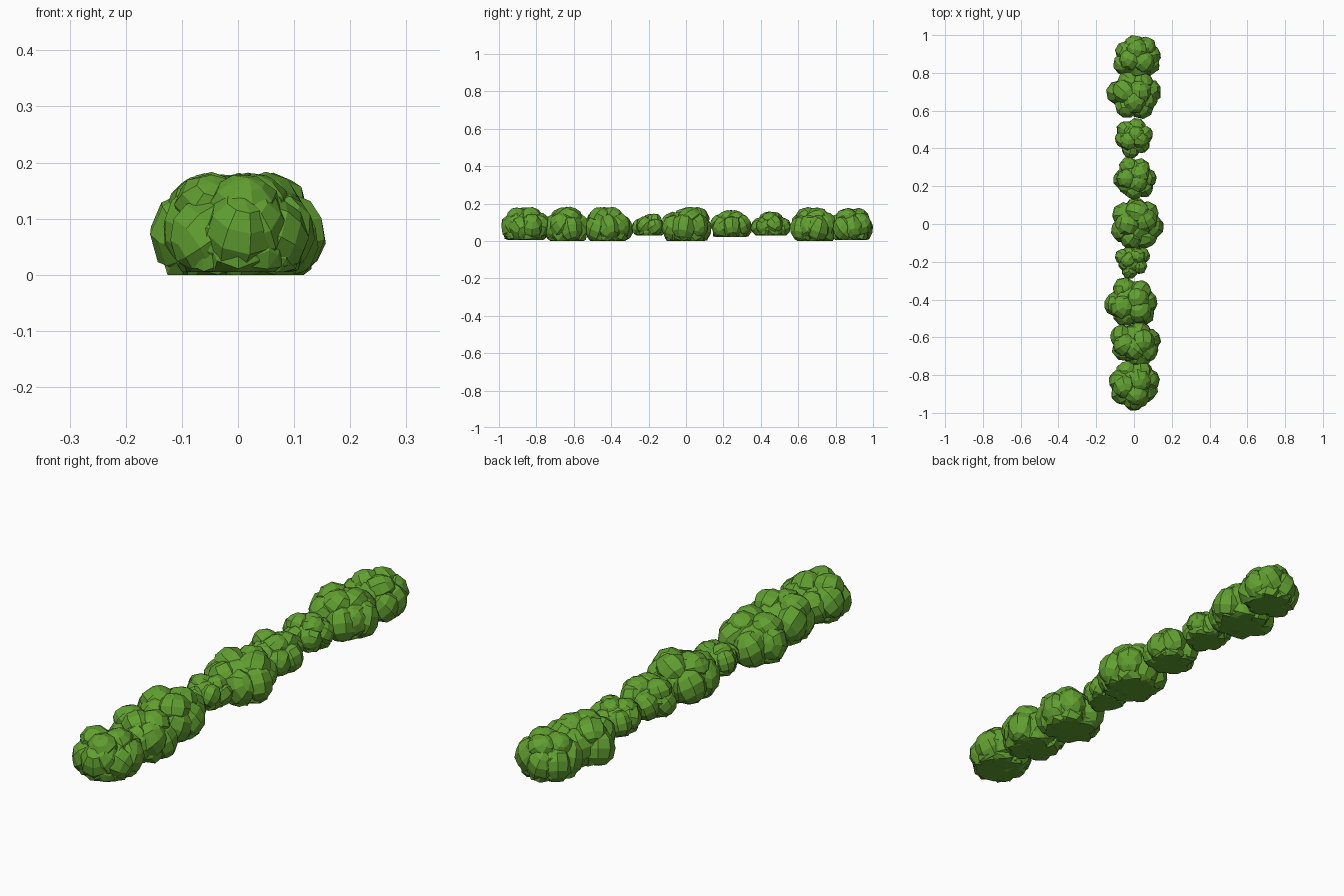
import bpy, bmesh, math, random
from mathutils import Vector, Matrix

random.seed(7)
leaf = bpy.data.materials.new("leaf_green")
leaf.diffuse_color = (0.12, 0.35, 0.03, 1)


def lobe(bm, c, r, rz, base, seg=8, rings=6):
    """Faceted leaf clump, flattened where it meets the base."""
    tilt = Matrix.Rotation(random.uniform(0, 6.28), 3, 'Z') @ \
        Matrix.Rotation(random.uniform(0.3, 1.2), 3, 'X')
    verts = bmesh.ops.create_uvsphere(bm, u_segments=seg, v_segments=rings, radius=1.03)["verts"]
    for v in verts:
        p = tilt @ v.co * random.uniform(0.96, 1.04)
        v.co = Vector((c[0] + p.x * r, c[1] + p.y * r, max(base, c[2] + p.z * rz)))


def bush(name, cx, cy, base, top, crown, tips):
    """Bush from a core, side clumps reaching the outline tips, and crown clumps."""
    bm = bmesh.new()
    h = top - base
    mean = sum(math.hypot(x - cx, y - cy) for x, y in tips) / len(tips)
    lobe(bm, (cx, cy, base + h * 0.38), mean * 0.8, h * 0.5, base, 10, 7)
    for i, (x, y) in enumerate(tips):
        d = Vector((x - cx, y - cy))
        r = mean * 0.46
        c = Vector((cx, cy)) + d.normalized() * (d.length - r)
        z = base + h * (0.36, 0.46, 0.4)[i % 3]
        lobe(bm, (c.x, c.y, z), r, h * 0.4, base)
        # lower skirt fills out the foot of the bush
        c = Vector((cx, cy)) + d * 0.42
        lobe(bm, (c.x, c.y, base + h * 0.2), r * 0.95, h * 0.36, base)
    for x, y in crown:
        r = mean * 0.46
        lobe(bm, (x, y, top - r * 0.85), r, r * 0.85, base)
    me = bpy.data.meshes.new(name)
    bm.to_mesh(me)
    bm.free()
    me.materials.append(leaf)
    bpy.context.collection.objects.link(bpy.data.objects.new(name, me))


# large front bushes
bush("bush_1", 0, -0.86, 0.005, 0.178, [(0.03, -0.83), (-0.05, -0.86), (0.01, -0.9)],
     [(-0.06, -0.73), (0.07, -0.735), (0.13, -0.8), (0.12, -0.9), (0.06, -0.96),
      (0, -0.99), (-0.11, -0.93), (-0.13, -0.81)])
bush("bush_2", 0.01, -0.635, 0.0, 0.18, [(0.05, -0.62), (-0.05, -0.64), (0.0, -0.66)],
     [(0.14, -0.6), (0.12, -0.7), (0.05, -0.76), (-0.11, -0.69), (-0.12, -0.57), (0.05, -0.52)])
bush("bush_3", -0.01, -0.42, 0.0, 0.18, [(0.02, -0.40), (-0.06, -0.44), (0.03, -0.46)],
     [(-0.08, -0.29), (0.065, -0.31), (0.125, -0.41), (0.09, -0.52), (-0.08, -0.53), (-0.157, -0.43)])
# small and medium middle bushes
bush("bush_4", -0.01, -0.19, 0.03, 0.145, [(0.02, -0.17), (-0.03, -0.19)],
     [(-0.03, -0.29), (0.06, -0.25), (0.08, -0.15), (0.01, -0.11), (-0.1, -0.16), (-0.08, -0.23)])
bush("bush_5", 0.01, 0, 0.0, 0.18, [(0.02, 0.06), (0.06, 0.02), (-0.03, 0.0)],
     [(0.01, 0.137), (0.11, 0.1), (0.157, -0.02), (0.09, -0.12), (-0.03, -0.13),
      (-0.115, -0.06), (-0.1, 0.09)])
bush("bush_6", 0.0, 0.235, 0.02, 0.163, [(0.02, 0.22), (-0.04, 0.24), (0.03, 0.26)],
     [(-0.05, 0.35), (0.06, 0.34), (0.12, 0.25), (0.09, 0.16), (0, 0.13), (-0.07, 0.17), (-0.11, 0.24)])
bush("bush_7", 0.0, 0.46, 0.03, 0.155, [(0.01, 0.47), (-0.03, 0.44), (0.03, 0.45)],
     [(0.025, 0.56), (0.1, 0.48), (0.07, 0.39), (-0.03, 0.35), (-0.1, 0.44), (-0.08, 0.53)])
# large back bushes
bush("bush_8", 0, 0.69, 0.0, 0.178, [(0.03, 0.7), (-0.05, 0.7), (0.0, 0.65)],
     [(0.07, 0.565), (-0.07, 0.57), (0.12, 0.64), (0.145, 0.71), (0.08, 0.79),
      (-0.05, 0.81), (-0.148, 0.7)])
bush("bush_9", 0.01, 0.88, 0.005, 0.175, [(0.02, 0.92), (-0.02, 0.87), (0.05, 0.86)],
     [(0, 1.0), (0.1, 0.975), (0.14, 0.9), (0.13, 0.82), (0.04, 0.77), (-0.105, 0.82), (-0.09, 0.94)])
